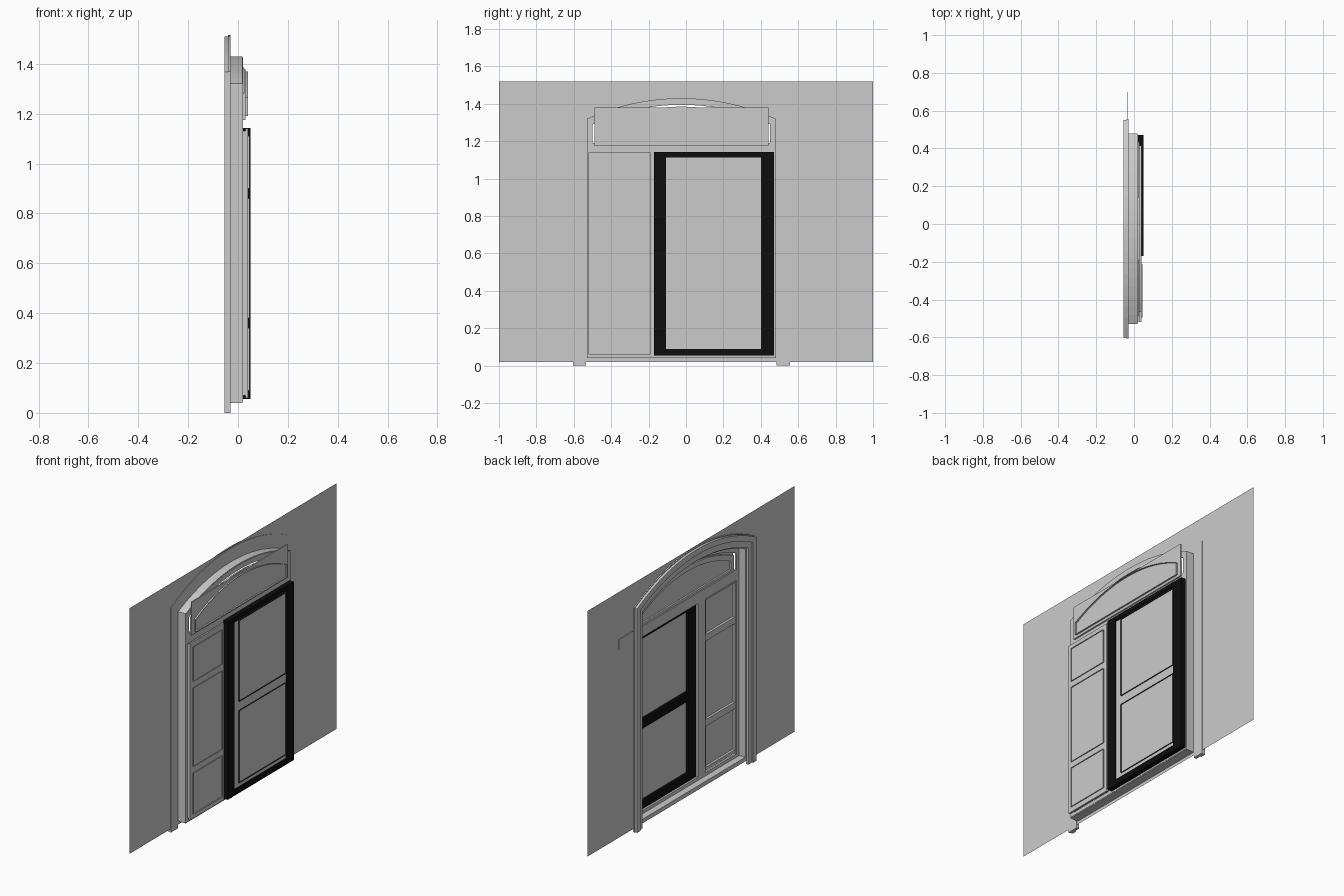
import bpy, bmesh, math

if "Cube" in bpy.data.objects:
    bpy.data.objects.remove(bpy.data.objects["Cube"])


def material(name, rgb):
    m = bpy.data.materials.new(name)
    m.use_nodes = True
    m.diffuse_color = (*rgb, 1)
    m.node_tree.nodes["Principled BSDF"].inputs["Base Color"].default_value = (*rgb, 1)
    return m


GREY = material("pale grey", (0.6, 0.6, 0.6))
BLACK = material("black", (0.004, 0.004, 0.004))
CY = -0.025   # centre line of the doorway


def finish(name, bm, mat):
    bmesh.ops.recalc_face_normals(bm, faces=bm.faces)
    me = bpy.data.meshes.new(name)
    bm.to_mesh(me)
    bm.free()
    me.materials.append(mat)
    ob = bpy.data.objects.new(name, me)
    bpy.context.collection.objects.link(ob)
    return ob


def rect(y0, y1, z0, z1):
    return [(y0, z0), (y0, z1), (y1, z1), (y1, z0)]


def arch(half, base, spring, peak, n=20):
    """Outline with a straight base and sides and a segmental arch on top."""
    rise = peak - spring
    r = (half * half + rise * rise) / (2 * rise)
    a = math.asin(half / r)
    arc = []
    for i in range(n + 1):
        t = -a + 2 * a * i / n
        arc.append((CY + r * math.sin(t), peak - r + r * math.cos(t)))
    return [(CY - half, base)] + arc + [(CY + half, base)]


def ring(name, outer, inner, x0, x1, mat=GREY, closed=True):
    """Solid band between two outlines of equal length; flat if x0 == x1."""
    bm = bmesh.new()
    rows = [[bm.verts.new((x, y, z)) for y, z in line]
            for line, x in ((outer, x0), (inner, x0), (inner, x1), (outer, x1))]
    if x0 == x1:
        rows = rows[:2]
    n, k = len(outer), len(rows)
    for i in range(n if closed else n - 1):
        j = (i + 1) % n
        for a in range(k if k > 2 else 1):
            b = (a + 1) % k
            bm.faces.new((rows[a][i], rows[a][j], rows[b][j], rows[b][i]))
    if not closed:
        for i in (0, n - 1):
            bm.faces.new([row[i] for row in rows])
    return finish(name, bm, mat)


def slab(name, outline, x0, x1, mat=GREY):
    """Filled outline, extruded along x."""
    bm = bmesh.new()
    face = bm.faces.new([bm.verts.new((x0, y, z)) for y, z in outline])
    out = bmesh.ops.extrude_face_region(bm, geom=[face])
    moved = [v for v in out["geom"] if isinstance(v, bmesh.types.BMVert)]
    bmesh.ops.translate(bm, verts=moved, vec=(x1 - x0, 0, 0))
    return finish(name, bm, mat)


def rim(name, outline, x0, x1, mat=GREY):
    """Thin sheet standing along an outline."""
    bm = bmesh.new()
    a, b = [[bm.verts.new((x, y, z)) for y, z in outline] for x in (x0, x1)]
    for i in range(len(a)):
        j = (i + 1) % len(a)
        bm.faces.new((a[i], a[j], b[j], b[i]))
    return finish(name, bm, mat)


# Wall sheet with the arched opening
opening = arch(0.5, 0.045, 1.318, 1.425)
top = opening[1:-1]
border = [(-1, 0.02)] + [((y - CY) / 0.5, 1.52) for y, z in top] + [(1, 0.02)]
ring("wall", border, opening, -0.033, -0.033)

# Lining of the opening, with its sill
ring("jamb_lining", arch(0.505, 0.04, 1.32, 1.43), opening, -0.033, 0.018)

# Stepped casing around the opening
inner = arch(0.51, 0, 1.322, 1.435)
middle = arch(0.545, 0, 1.345, 1.475)
outer = arch(0.575, 0, 1.367, 1.51)
lip = arch(0.58, 0, 1.37, 1.515)
ring("casing_inner_band", middle, inner, -0.047, -0.03, closed=False)
ring("casing_outer_band", outer, middle, -0.055, -0.03, closed=False)
ring("casing_lip", lip, outer, -0.04, -0.03, closed=False)
slab("wall_bracket", rect(0.5, 0.7, 1.168, 1.232), -0.037, -0.034)

# Fixed frame: arched head, transom bar and mullion
ring("fixed_frame", arch(0.5, 0.045, 1.318, 1.425),
     arch(0.475, 0.065, 1.29, 1.395), 0.008, 0.02)
slab("transom_bar", rect(-0.515, 0.465, 1.125, 1.19), 0.008, 0.02)
slab("mullion", rect(-0.2, -0.125, 0.05, 1.15), 0.008, 0.02)

# Transom light: square backing sheet and raised arched pane
slab("transom_sheet", rect(-0.49, 0.44, 1.175, 1.38), 0.024, 0.03)
ring("transom_frame", arch(0.46, 1.175, 1.28, 1.385),
     arch(0.43, 1.205, 1.255, 1.355), 0.014, 0.024)
rim("transom_rim", arch(0.44, 1.19, 1.265, 1.37), 0.03, 0.04)

# Side panel with three panes
slab("side_panel", rect(-0.52, -0.19, 0.06, 1.14), 0.03, 0.04)
for i, (z0, z1) in enumerate(((0.09, 0.34), (0.38, 0.86), (0.9, 1.11))):
    pane = rect(-0.495, -0.215, z0, z1)
    rim(f"side_pane_rim_{i + 1}", pane, 0.04, 0.046)
    ring(f"side_pane_frame_{i + 1}", rect(-0.515, -0.195, z0 - 0.02, z1 + 0.02),
         pane, 0.016, 0.03)

# Door: outer black surround, black leaf and two panes
ring("door_surround", rect(-0.17, 0.47, 0.055, 1.143),
     rect(-0.107, 0.4, 0.09, 1.113), 0.02, 0.05, BLACK)
slab("door_glass", rect(-0.107, 0.4, 0.09, 1.113), 0.038, 0.043)
slab("door_lock_stile", rect(-0.12, -0.055, 0.08, 1.13), 0.02, 0.037, BLACK)
slab("door_middle_rail", rect(-0.06, 0.42, 0.555, 0.612), 0.02, 0.037, BLACK)
slab("door_bottom_rail", rect(-0.06, 0.42, 0.075, 0.115), 0.02, 0.037, BLACK)
slab("door_top_rail", rect(-0.06, 0.42, 1.105, 1.135), 0.02, 0.037, BLACK)
for i, (z0, z1) in enumerate(((0.115, 0.555), (0.612, 1.105))):
    rim(f"door_pane_rim_{i + 1}", rect(-0.058, 0.395, z0, z1), 0.043, 0.05, BLACK)
